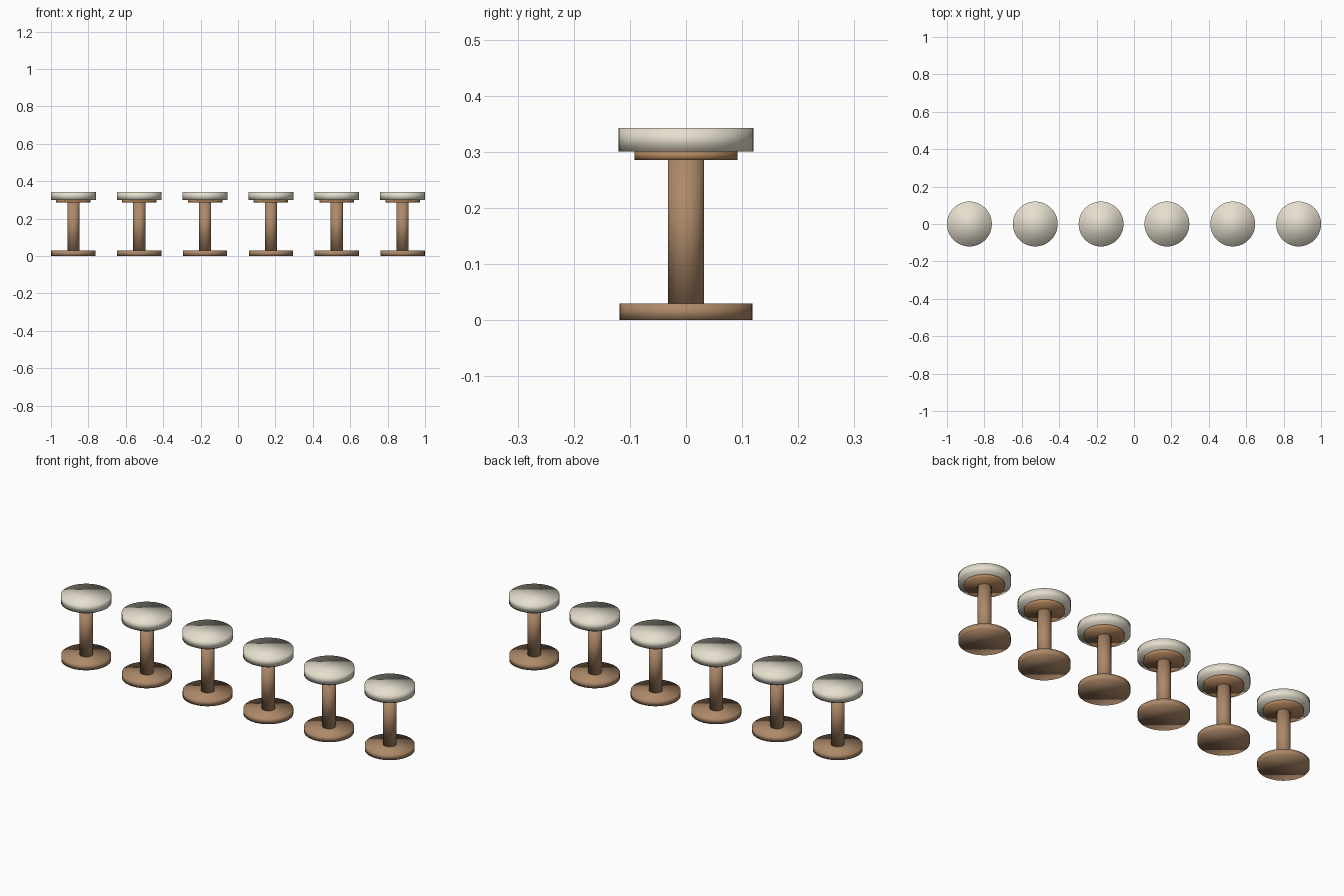
import bpy

if "Cube" in bpy.data.objects:
    bpy.data.objects.remove(bpy.data.objects["Cube"])

COUNT = 6
SEAT_R = 0.12
SPACING = (2.0 - 2 * SEAT_R) / (COUNT - 1)


def material(name, rgb):
    mat = bpy.data.materials.new(name)
    mat.diffuse_color = (*rgb, 1.0)
    mat.use_nodes = True
    mat.node_tree.nodes["Principled BSDF"].inputs["Base Color"].default_value = mat.diffuse_color
    return mat


wood = material("wood", (0.42, 0.25, 0.14))
bracket = material("bracket_wood", (0.45, 0.24, 0.11))
fabric = material("seat_cream", (0.79, 0.74, 0.62))


def disc(name, x, radius, z0, z1, mat):
    """Upright cylinder between two heights, with soft shading over its rims."""
    bpy.ops.mesh.primitive_cylinder_add(vertices=48, radius=radius, depth=z1 - z0,
                                        location=(x, 0, (z0 + z1) / 2))
    obj = bpy.context.object
    obj.name = name
    obj.data.name = name
    obj.data.materials.append(mat)
    bpy.ops.object.shade_smooth()
    return obj


# Row of identical stools: foot, post, seat support and round seat
for i in range(COUNT):
    x = (i - (COUNT - 1) / 2) * SPACING
    n = i + 1
    disc(f"base_{n}", x, 0.1185, 0.0, 0.03, wood)
    disc(f"post_{n}", x, 0.0325, 0.03, 0.286, wood)
    disc(f"seat_support_{n}", x, 0.092, 0.286, 0.301, bracket)
    disc(f"seat_{n}", x, SEAT_R, 0.301, 0.343, fabric)
